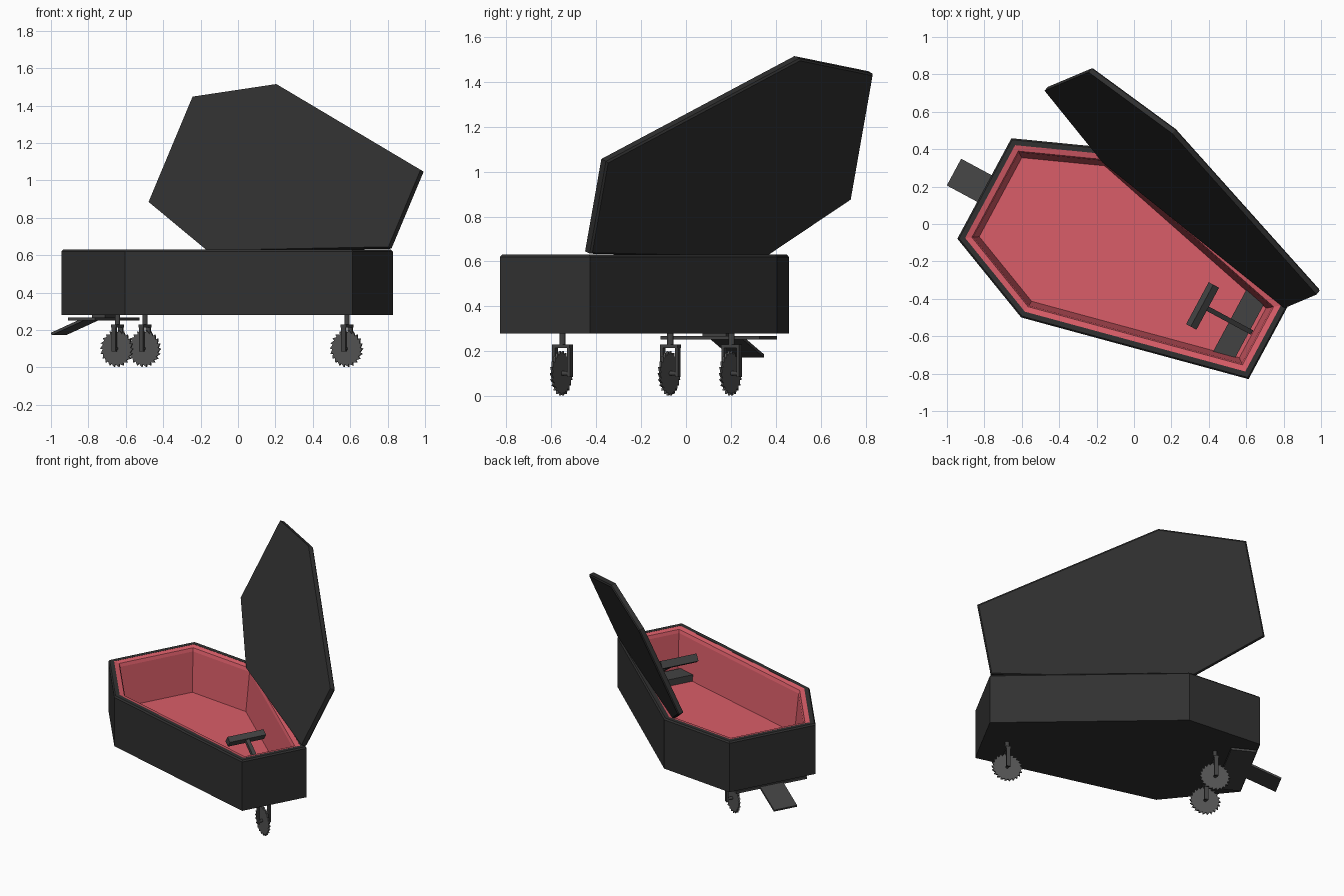
import bpy, bmesh, math
from mathutils import Matrix, Vector

if "Cube" in bpy.data.objects:
    bpy.data.objects.remove(bpy.data.objects["Cube"])


def material(name, rgb):
    m = bpy.data.materials.new(name)
    m.diffuse_color = (*rgb, 1)
    m.use_nodes = True
    m.node_tree.nodes["Principled BSDF"].inputs["Base Color"].default_value = m.diffuse_color
    return m


BLACK = material("black_paint", (0.03, 0.03, 0.03))
PINK = material("pink_lining", (0.70, 0.11, 0.14))
GREY = material("dark_metal", (0.055, 0.055, 0.055))
STEEL = material("blade_steel", (0.09, 0.09, 0.09))

# Local frame: x runs head to foot, y across, set diagonally in the scene
ROOT = Matrix.Translation((-0.80, 0.19, 0)) @ Matrix.Rotation(math.radians(-28.3), 4, 'Z')


def finish(name, bm, mat, matrix=ROOT):
    bmesh.ops.recalc_face_normals(bm, faces=bm.faces)
    me = bpy.data.meshes.new(name)
    bm.to_mesh(me)
    bm.free()
    me.materials.append(mat)
    ob = bpy.data.objects.new(name, me)
    ob.matrix_world = matrix
    bpy.context.collection.objects.link(ob)
    return ob


def outline(stations):
    """Mirrored six-sided outline, counter-clockwise, from (x, half width)."""
    return [Vector((x, -w)) for x, w in stations] + \
           [Vector((x, w)) for x, w in reversed(stations)]


def inset(pts, d):
    """Move every edge of a convex outline inwards by d."""
    out = []
    for i, p in enumerate(pts):
        a = (p - pts[i - 1]).normalized()
        b = (pts[(i + 1) % len(pts)] - p).normalized()
        na, nb = Vector((-a.y, a.x)), Vector((-b.y, b.x))
        out.append(p + (na + nb) * (d / (1 + na.dot(nb))))
    return out


def loft(name, pts, rings, mat, matrix=ROOT, cap_start=True):
    """Skin a stack of (inset, z) rings and cap the ends."""
    bm = bmesh.new()
    loops = [[bm.verts.new((p.x, p.y, z)) for p in inset(pts, d)] for d, z in rings]
    for lo, hi in zip(loops, loops[1:]):
        for i in range(len(lo)):
            j = (i + 1) % len(lo)
            bm.faces.new((lo[i], lo[j], hi[j], hi[i]))
    if cap_start:
        bm.faces.new(loops[0])
    bm.faces.new(loops[-1])
    return finish(name, bm, mat, matrix)


def box(name, size, loc, mat, tilt=0):
    bm = bmesh.new()
    m = Matrix.Translation(loc) @ Matrix.Rotation(math.radians(tilt), 4, 'Y') \
        @ Matrix.Diagonal((*size, 1))
    bmesh.ops.create_cube(bm, size=1, matrix=m)
    return finish(name, bm, mat)


def rod(name, radius, depth, loc, mat, across=False):
    bm = bmesh.new()
    m = Matrix.Translation(loc)
    if across:
        m = m @ Matrix.Rotation(math.pi / 2, 4, 'X')
    bmesh.ops.create_cone(bm, cap_ends=True, segments=12, radius1=radius,
                          radius2=radius, depth=depth, matrix=m)
    return finish(name, bm, mat)


def saw_blade(name, x, y, z, r, thick, teeth):
    bm = bmesh.new()
    ring = []
    for i in range(teeth):
        for k, rad in ((0.0, r), (0.15, r * 0.85)):
            a = (i + k) * math.tau / teeth
            ring.append(bm.verts.new((x + rad * math.cos(a), y - thick / 2,
                                      z + rad * math.sin(a))))
    f = bm.faces.new(ring)
    ext = bmesh.ops.extrude_face_region(bm, geom=[f])
    bmesh.ops.translate(bm, vec=(0, thick, 0),
                        verts=[v for v in ext['geom'] if isinstance(v, bmesh.types.BMVert)])
    return finish(name, bm, STEEL)


# Coffin shell with a softened rim, and its padded lining
body = outline([(0, 0.305), (0.50, 0.514), (1.727, 0.228)])
loft("coffin_shell", body, [(0, 0.28), (0, 0.62), (0.008, 0.63), (0.035, 0.63), (0.035, 0.31)], BLACK)
loft("coffin_lining", body, [(0.035, 0.629), (0.065, 0.622), (0.072, 0.60), (0.098, 0.33)],
     PINK, cap_start=False)

# Open lid, leaning back from the long right-hand edge
d = Vector((0.717, -0.674, -0.181)).normalized()
n = Vector((0.377, 0.164, 0.912))
n = (n - d * n.dot(d)).normalized()
lid_frame = Matrix((d, n, d.cross(n))).transposed().to_4x4()
lid_frame.translation = Vector((-0.35, 0.775, 1.16))
lid = outline([(0, 0.309), (0.53, 0.488), (1.745, 0.226)])
loft("coffin_lid", lid, [(0.008, -0.018), (0, -0.010), (0, 0.018)], BLACK, lid_frame)

# Foot plank, steering column and T handle
box("foot_plank", (0.12, 0.39, 0.05), (1.55, 0, 0.35), GREY)
box("steering_column", (0.35, 0.026, 0.026), (1.473, 0, 0.477), GREY, 34)
box("steering_handle", (0.042, 0.255, 0.05), (1.325, 0, 0.573), GREY, 34)

# Rear step plate with its drooping tail board
box("step_plate", (0.164, 0.50, 0.016), (0.094, 0, 0.260), GREY)
box("step_mount", (0.08, 0.12, 0.016), (0.094, 0, 0.274), GREY)
box("tail_board", (0.22, 0.162, 0.014), (-0.080, 0, 0.220), GREY, -22)

# Three casters running on toothed saw blades
for tag, x, y in (("rear_left", 0.26, 0.155), ("rear_right", 0.26, -0.155), ("front", 1.569, 0.004)):
    saw_blade(tag + "_blade", x, y - 0.006, 0.101, 0.10, 0.010, 22)
    rod(tag + "_axle", 0.010, 0.09, (x, y, 0.101), GREY, across=True)
    rod(tag + "_stem", 0.014, 0.07, (x, y, 0.255), GREY)
    box(tag + "_fork_top", (0.032, 0.09, 0.016), (x, y, 0.222), GREY)
    for s in (-1, 1):
        box(tag + "_fork_leg", (0.026, 0.014, 0.145), (x, y + s * 0.038, 0.157), GREY)
